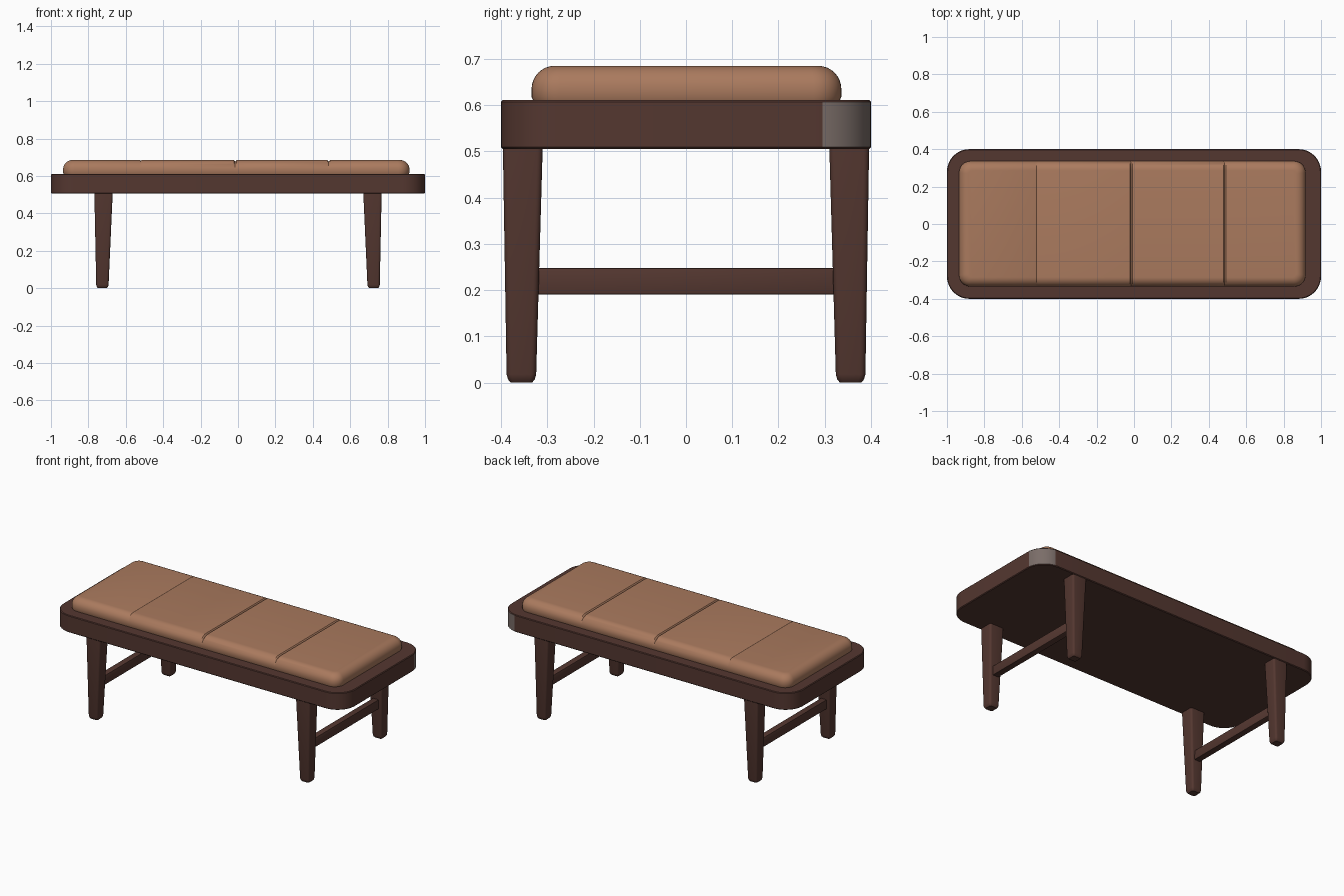
import bpy, bmesh, math

if "Cube" in bpy.data.objects:
    bpy.data.objects.remove(bpy.data.objects["Cube"])


def material(name, rgb):
    lin = [((c / 255 + 0.055) / 1.055) ** 2.4 for c in rgb]
    m = bpy.data.materials.new(name)
    m.diffuse_color = (*lin, 1)
    m.use_nodes = True
    m.node_tree.nodes["Principled BSDF"].inputs["Base Color"].default_value = m.diffuse_color
    return m


wood = material("dark walnut", (84, 55, 48))
leather = material("tan leather", (170, 122, 94))
worn = material("worn grey", (122, 109, 104))


def ring(x0, x1, y0, y1, r, z, n):
    """Rounded rectangle outline at height z."""
    pts = []
    for i, (cx, cy) in enumerate([(x1 - r, y1 - r), (x0 + r, y1 - r),
                                  (x0 + r, y0 + r), (x1 - r, y0 + r)]):
        for k in range(n + 1):
            a = math.pi / 2 * (i + k / n)
            pts.append((cx + r * math.cos(a), cy + r * math.sin(a), z))
    return pts


def loft(rings):
    bm = bmesh.new()
    loops = [[bm.verts.new(p) for p in pts] for pts in rings]
    n = len(loops[0])
    for a, b in zip(loops, loops[1:]):
        for i in range(n):
            j = (i + 1) % n
            bm.faces.new((a[i], a[j], b[j], b[i]))
    bm.faces.new(loops[0][::-1])
    bm.faces.new(loops[-1])
    return bm


def finish(bm, name, mats, angle=35):
    bmesh.ops.recalc_face_normals(bm, faces=bm.faces[:])
    me = bpy.data.meshes.new(name)
    bm.to_mesh(me)
    bm.free()
    for m in mats:
        me.materials.append(m)
    ob = bpy.data.objects.new(name, me)
    bpy.context.collection.objects.link(ob)
    bpy.ops.object.select_all(action='DESELECT')
    ob.select_set(True)
    bpy.context.view_layer.objects.active = ob
    bpy.ops.object.shade_smooth_by_angle(angle=math.radians(angle))
    return ob


# Seat frame: rounded slab with softened edges, one worn corner
e = 0.004
bm = loft([ring(-1 + d, 1 - d, -0.4 + d, 0.4 - d, 0.12 - d, z, 12)
           for d, z in [(e, 0.505), (0, 0.505 + e), (0, 0.611 - e), (e, 0.611)]])
for f in bm.faces:
    c = f.calc_center_median()
    if c.x > 0.89 and c.y > 0.29 and abs(f.normal.z) < 0.5 and 0.515 < c.z < 0.6:
        f.material_index = 1
finish(bm, "seat_frame", [wood, worn])

# Cushion: rounded shoulders
r = 0.05
levels = [(0.006, 0.605), (0, 0.618)]
levels += [(r * (1 - math.cos(t)), 0.635 + r * math.sin(t))
           for t in [math.pi / 2 * k / 8 for k in range(9)]]
bm = loft([ring(-0.935 + d, 0.917 - d, -0.334 + d, 0.336 - d, 0.06 - 0.8 * d, z, 8)
           for d, z in levels])
# Stitched seams pressed into the cushion
for s, depth in [(-0.52, 0.003), (-0.015, 0.009), (0.485, 0.007)]:
    for x in (s - 0.007, s, s + 0.007):
        bmesh.ops.bisect_plane(bm, geom=bm.verts[:] + bm.edges[:] + bm.faces[:],
                               plane_co=(x, 0, 0), plane_no=(1, 0, 0))
    for v in bm.verts:
        if abs(v.co.x - s) < 1e-4 and v.co.z > 0.65:
            v.co.z -= depth
finish(bm, "cushion", [leather])

# Tapered legs with rounded feet, and a stretcher at each end
for sx, side in ((-1, "left"), (1, "right")):
    for sy, end in ((-1, "front"), (1, "back")):
        rings = []
        for cx, cy, hx, hy, rad, z in [
                (0.725, 0.356, 0.024, 0.023, 0.008, 0.003),
                (0.725, 0.356, 0.030, 0.029, 0.011, 0.007),
                (0.725, 0.356, 0.033, 0.032, 0.012, 0.018),
                (0.719, 0.353, 0.049, 0.043, 0.012, 0.507)]:
            cx, cy = cx * sx, cy * sy
            rings.append(ring(cx - hx, cx + hx, cy - hy, cy + hy, rad, z, 4))
        for p in (0, ):
            rings[p] = [(x, y, 0.0) for x, y, z in rings[p]]
        finish(loft(rings), f"{end}_{side}_leg", [wood])
    bm = bmesh.new()
    bmesh.ops.create_cube(bm, size=1)
    for v in bm.verts:
        v.co = (sx * 0.722 + v.co.x * 0.04, v.co.y * 0.66, 0.219 + v.co.z * 0.058)
    bmesh.ops.bevel(bm, geom=bm.edges[:], offset=0.004, segments=2,
                    profile=0.5, affect='EDGES')
    finish(bm, f"{side}_stretcher", [wood])
